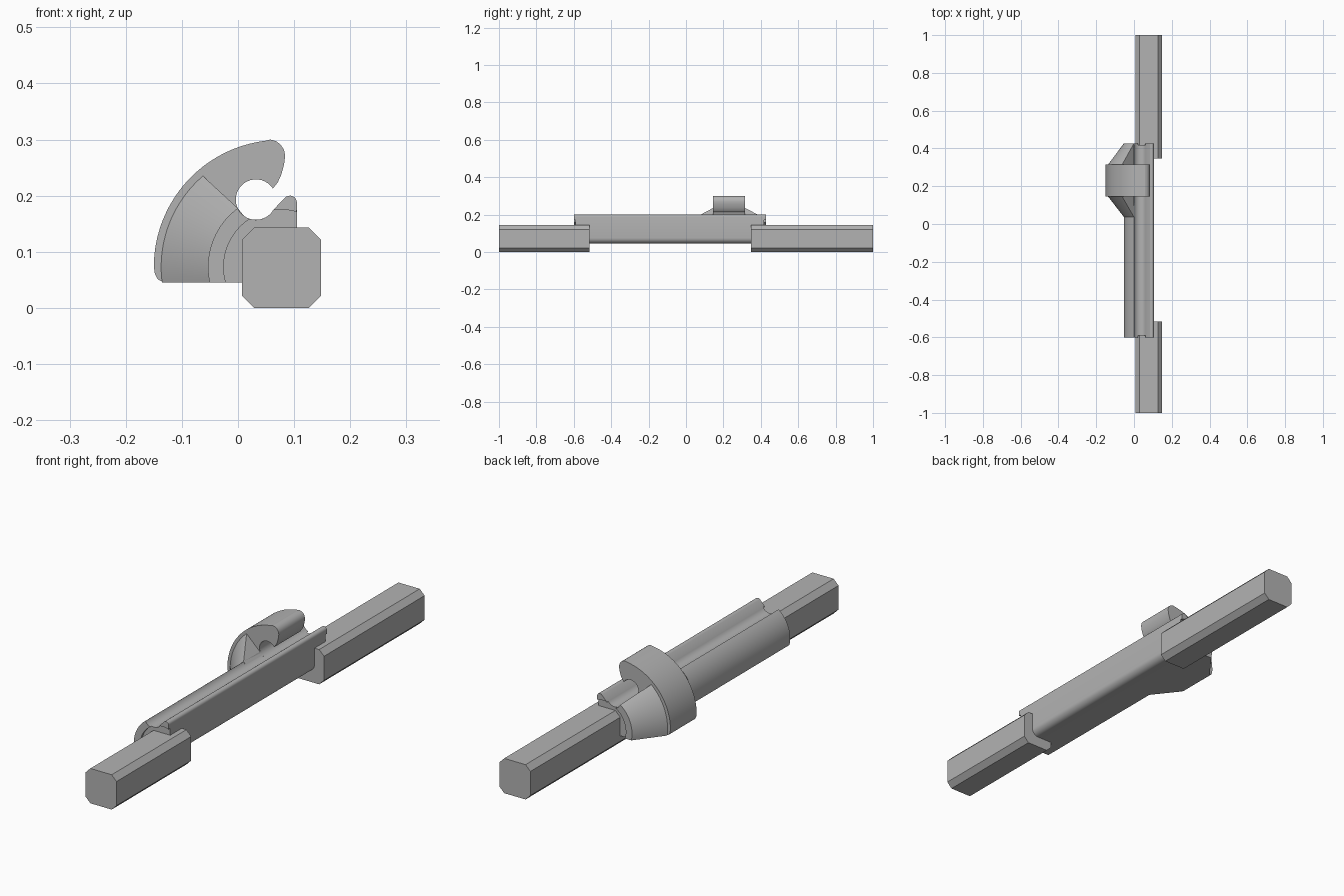
import bpy, bmesh
from math import sin, cos, radians, sqrt, asin, degrees, pi

cube = bpy.data.objects.get("Cube")
if cube:
    bpy.data.objects.remove(cube, do_unlink=True)

grey = bpy.data.materials.new("plain grey")
grey.use_nodes = True
colour = (0.45, 0.45, 0.45, 1)
grey.diffuse_color = colour
grey.node_tree.nodes["Principled BSDF"].inputs["Base Color"].default_value = colour

# Shared centres in the x-z plane
AXIS = (0.0765, 0.073)
GROOVE = (0.032, 0.193)
GROOVE_R = 0.036
BASE = 0.045
R_HOOK, R_FIN, R_BODY, R_CORE = 0.2265, 0.2135, 0.13, 0.102


def arc(centre, r, a0, a1, n=16):
    """Points on an arc, angles in degrees from +x towards +z."""
    angles = [radians(a0 + (a1 - a0) * i / n) for i in range(n + 1)]
    return [(centre[0] + r * cos(a), centre[1] + r * sin(a)) for a in angles]


def floor_angle(r):
    """Angle at which a circle round the axis meets the flat base."""
    return 180 + degrees(asin((AXIS[1] - BASE) / r))


def loft(name, sections, angle=25):
    """Join equal-length x-z outlines placed at successive y values."""
    bm = bmesh.new()
    rings = [[bm.verts.new((x, y, z)) for x, z in pts] for y, pts in sections]
    n = len(rings[0])
    for a, b in zip(rings, rings[1:]):
        for i in range(n):
            j = (i + 1) % n
            bm.faces.new((a[i], a[j], b[j], b[i]))
    bm.faces.new(rings[0])
    bm.faces.new(rings[-1])
    bmesh.ops.recalc_face_normals(bm, faces=bm.faces)
    mesh = bpy.data.meshes.new(name)
    bm.to_mesh(mesh)
    bm.free()
    mesh.materials.append(grey)
    mesh.shade_smooth()
    mesh.set_sharp_from_angle(angle=radians(angle))
    obj = bpy.data.objects.new(name, mesh)
    bpy.context.collection.objects.link(obj)
    return obj


def extrude(name, pts, y0, y1):
    return loft(name, [(y0, pts), (y1, pts)])


# Chamfered square bar, in two lengths
L, R, T, C = 0.007, 0.148, 0.143, 0.022
bar = [(L + C, 0), (R - C, 0), (R, C), (R, T - C),
       (R - C, T), (L + C, T), (L, T - C), (L, C)]
extrude("front_bar", bar, -1, -0.515)
extrude("rear_bar", bar, 0.347, 1)

# Long body with a round channel and a small lip along its top
SIDE = 0.105
lip = arc((0.0925, 0.1875), 0.0125, 135, 0, 8)
outer = arc(AXIS, R_BODY, floor_angle(R_BODY), 126.3, 20)
body = (outer + arc(GROOVE, GROOVE_R, 207, 330, 20) + lip
        + arc((SIDE - 0.03, BASE + 0.03), 0.03, 0, -90, 8))
FRONT, REAR, STEP = -0.6, 0.427, 0.01
extrude("body", body, FRONT + STEP, REAR - STEP)

# Raised rims on both ends of the body
rim = (outer + arc(GROOVE, GROOVE_R, 207, 250, 8)
       + arc(AXIS, R_CORE, 123, floor_angle(R_CORE), 20))
lip_rim = (arc(GROOVE, GROOVE_R, 323, 330, 2) + lip
           + arc(AXIS, R_CORE, 74, 98, 6))
for side, y0, y1 in (("front", FRONT, FRONT + STEP), ("rear", REAR - STEP, REAR)):
    extrude(side + "_rim", rim, y0, y1)
    extrude(side + "_lip_rim", lip_rim, y0, y1)

# Curved hook rising over the channel
Y0, Y1 = 0.145, 0.315
hook = ([(-0.125, BASE), (-0.134, 0.046), (-0.143, 0.051), (-0.148, 0.06)]
        + arc(AXIS, R_HOOK, 180, 97, 32)
        + [(0.058, 0.3), (0.068, 0.297), (0.076, 0.291), (0.082, 0.282),
           (0.084, 0.271), (0.082, 0.255), (0.077, 0.237), (0.071, 0.224)]
        + arc(GROOVE, GROOVE_R, 33, 290, 32)
        + [(0.045, 0.1), (0.045, BASE)])
extrude("hook", hook, Y0, Y1)


# Conical fins tapering from the hook down to the body
def fin_outline(r, top):
    inner = 0.115
    return (arc(AXIS, r, floor_angle(r), top, 20)
            + arc(AXIS, inner, 126, floor_angle(inner), 20))


wide, narrow = fin_outline(R_FIN, 130.6), fin_outline(R_BODY, 126.3)
loft("front_fin", [(0.037, narrow), (Y0, wide)])
loft("rear_fin", [(Y1, wide), (REAR, narrow)])
